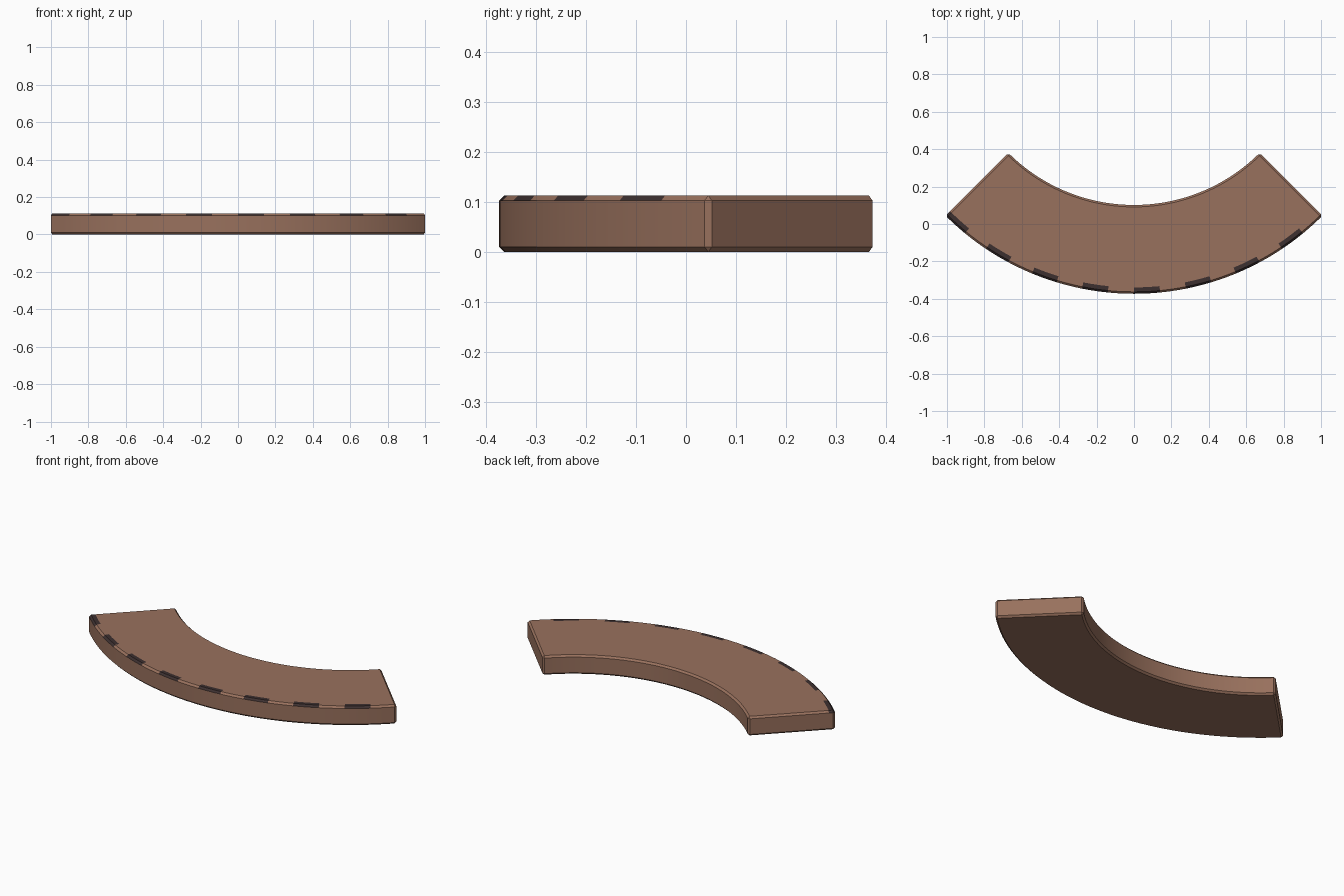
import bpy, bmesh, math

if "Cube" in bpy.data.objects:
    bpy.data.objects.remove(bpy.data.objects["Cube"])

R_OUT, R_IN, HEIGHT = 1.4247, 0.950, 0.113
BEVEL, STRIP = 0.0105, 0.034      # chamfer width, painted edge width
CY = R_OUT - 0.373                # centre of the arc on y
STRIPES, SUB = 16, 3              # stripe slots over 90 degrees, steps per slot
N = STRIPES * SUB


def material(name, color):
    m = bpy.data.materials.new(name)
    m.diffuse_color = (*color, 1)
    m.use_nodes = True
    m.node_tree.nodes["Principled BSDF"].inputs["Base Color"].default_value = m.diffuse_color
    return m


# Cross-section (radius, z) swept through a quarter circle
profile = [(R_OUT, 0), (R_OUT, HEIGHT), (R_OUT - STRIP, HEIGHT), (R_IN, HEIGHT), (R_IN, 0)]
bm = bmesh.new()
rings = []
for i in range(N + 1):
    a = math.radians(-45 + 90 * i / N)
    rings.append([bm.verts.new((r * math.sin(a), CY - r * math.cos(a), z)) for r, z in profile])
P = len(profile)
for r0, r1 in zip(rings, rings[1:]):
    for j in range(P):
        k = (j + 1) % P
        bm.faces.new((r0[j], r0[k], r1[k], r1[j]))
bm.faces.new(rings[0])
bm.faces.new(rings[-1])
bmesh.ops.recalc_face_normals(bm, faces=bm.faces)

# Chamfer every hard edge
hard = [e for e in bm.edges if e.calc_face_angle(0) > math.radians(60)]
bmesh.ops.bevel(bm, geom=hard, offset=BEVEL, offset_type='OFFSET', segments=1,
                profile=0.5, affect='EDGES')
bm.normal_update()

# Dark dashes on the upper outer rim: every second slot
for f in bm.faces:
    c = f.calc_center_median()
    dx, dy = c.x, CY - c.y
    slot = int((math.degrees(math.atan2(dx, dy)) + 45) / 90 * STRIPES)
    if f.normal.z > 0.4 and math.hypot(dx, dy) > R_OUT - STRIP and slot % 2 == 0:
        f.material_index = 1

mesh = bpy.data.meshes.new("curved_slab")
bm.to_mesh(mesh)
bm.free()
slab = bpy.data.objects.new("curved_slab", mesh)
bpy.context.collection.objects.link(slab)
mesh.materials.append(material("brown", (0.318, 0.165, 0.110)))
mesh.materials.append(material("dark_brown", (0.045, 0.029, 0.029)))

# Smooth the curved walls, keep chamfers crisp
bpy.context.view_layer.objects.active = slab
slab.select_set(True)
bpy.ops.object.shade_smooth_by_angle(angle=math.radians(25))
